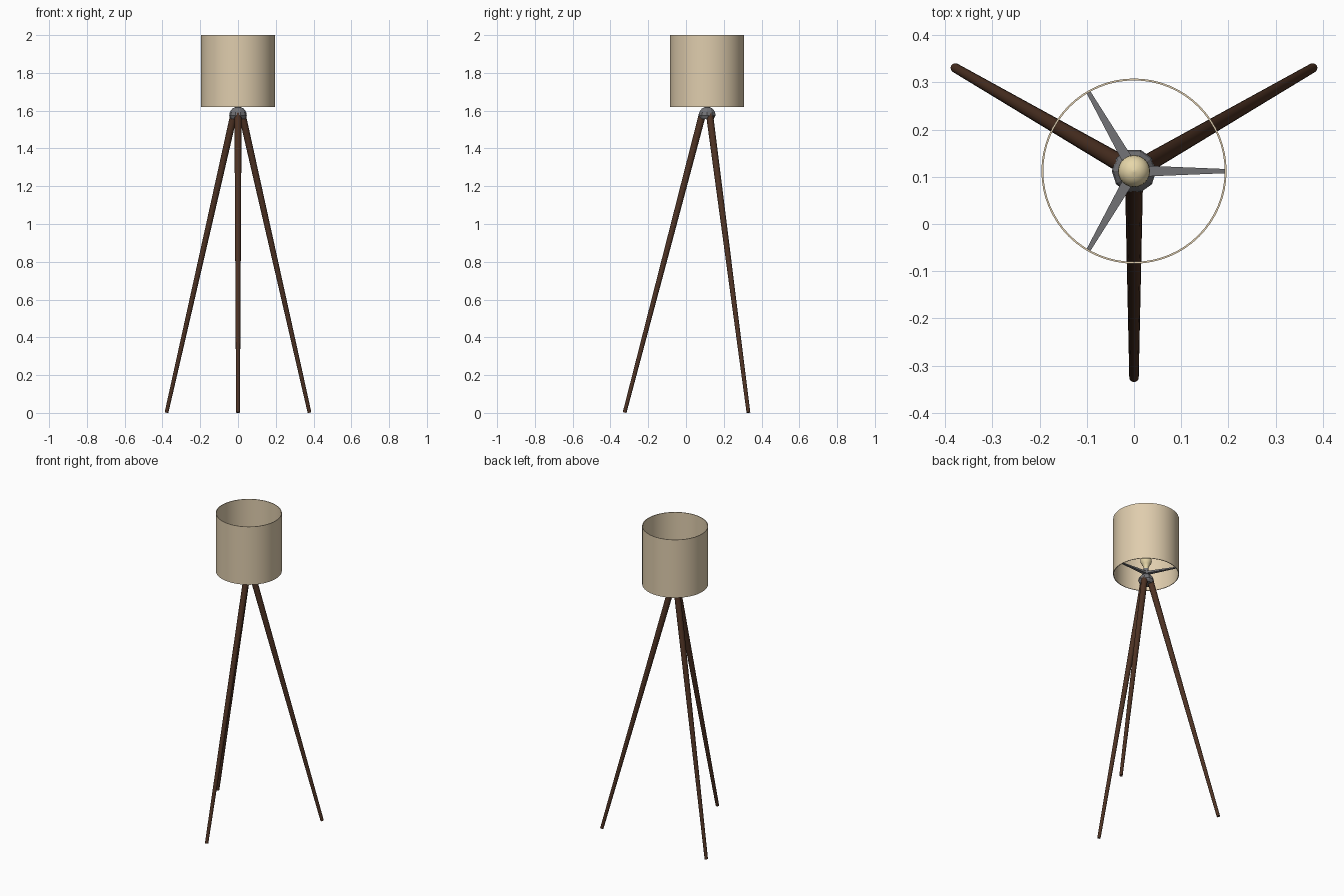
import bpy, bmesh
from math import sin, cos, pi, radians
from mathutils import Vector, Matrix

if "Cube" in bpy.data.objects:
    bpy.data.objects.remove(bpy.data.objects["Cube"])

CY = 0.112  # lamp axis sits behind the origin


def material(name, color):
    m = bpy.data.materials.new(name)
    m.diffuse_color = color
    m.use_nodes = True
    m.node_tree.nodes["Principled BSDF"].inputs["Base Color"].default_value = m.diffuse_color
    return m


wood = material("dark_wood", (0.075, 0.032, 0.017, 1))
fabric = material("cream_fabric", (0.74, 0.61, 0.42, 1))
glass = material("warm_glass", (0.80, 0.68, 0.40, 1))
metal = material("grey_metal", (0.17, 0.17, 0.18, 1))


def finish(bm, name, mat, smooth=None):
    bmesh.ops.recalc_face_normals(bm, faces=bm.faces)
    me = bpy.data.meshes.new(name)
    bm.to_mesh(me)
    bm.free()
    ob = bpy.data.objects.new(name, me)
    bpy.context.collection.objects.link(ob)
    me.materials.append(mat)
    if smooth:
        bpy.ops.object.select_all(action='DESELECT')
        ob.select_set(True)
        bpy.context.view_layer.objects.active = ob
        bpy.ops.object.shade_smooth_by_angle(angle=radians(smooth))
    return ob


def lathe(name, profile, sides, mat, smooth=None, closed=False):
    """Revolve (radius, z) points about the lamp axis."""
    bm = bmesh.new()
    rings = [[bm.verts.new((r * cos(2 * pi * i / sides), CY + r * sin(2 * pi * i / sides), z))
              for i in range(sides)] for r, z in profile]
    pairs = list(zip(rings, rings[1:])) + ([(rings[-1], rings[0])] if closed else [])
    for a, b in pairs:
        for i in range(sides):
            j = (i + 1) % sides
            bm.faces.new((a[i], a[j], b[j], b[i]))
    if not closed:
        bm.faces.new(rings[0])
        bm.faces.new(rings[-1])
    return finish(bm, name, mat, smooth)


def leg(name, angle):
    d = Vector((cos(angle), sin(angle), 0))
    foot = Vector((0, CY, 0.002)) + d * 0.437
    top = Vector((0, CY, 1.585)) + d * 0.024
    axis = top - foot
    rot = axis.to_track_quat('Z', 'Y').to_matrix().to_4x4()
    bm = bmesh.new()
    bmesh.ops.create_cone(bm, cap_ends=True, segments=16, radius1=0.010, radius2=0.019,
                          depth=axis.length, matrix=Matrix.Translation((foot + top) / 2) @ rot)
    finish(bm, name, wood, 40)


def arm(name, angle):
    bm = bmesh.new()
    bmesh.ops.create_cube(bm, size=1)
    for v in bm.verts:
        outer = v.co.x > 0
        w, h = (0.009, 0.006) if outer else (0.024, 0.014)
        v.co = (0.193 if outer else 0.01, v.co.y * w, v.co.z * h + 1.63)
    bm.transform(Matrix.Translation((0, CY, 0)) @ Matrix.Rotation(angle, 4, 'Z'))
    finish(bm, name, metal)


# Tripod legs
for n, a in (("front_leg", -90), ("right_leg", 30), ("left_leg", 150)):
    leg(n, radians(a))

# Faceted hub with a socket on top
lathe("hub", [(0.037, 1.555), (0.047, 1.575), (0.043, 1.594), (0.030, 1.611), (0.016, 1.618)],
      10, metal)
lathe("bulb_socket", [(0.015, 1.612), (0.015, 1.658)], 16, metal, 40)

# Spokes holding the shade
for i in range(3):
    arm(f"shade_arm_{i + 1}", 2 * pi * i / 3)

# Bulb: narrow neck swelling to a round top
bulb = [(0.014, 1.656), (0.015, 1.668), (0.024, 1.688)]
bulb += [(0.034 * cos(radians(t)), 1.712 + 0.034 * sin(radians(t))) for t in range(-20, 90, 18)]
lathe("bulb", bulb + [(0.002, 1.746)], 24, glass, 60)

# Thin open drum shade
lathe("lamp_shade", [(0.196, 1.62), (0.196, 2.0), (0.192, 2.0), (0.192, 1.62)],
      64, fabric, 40, closed=True)
